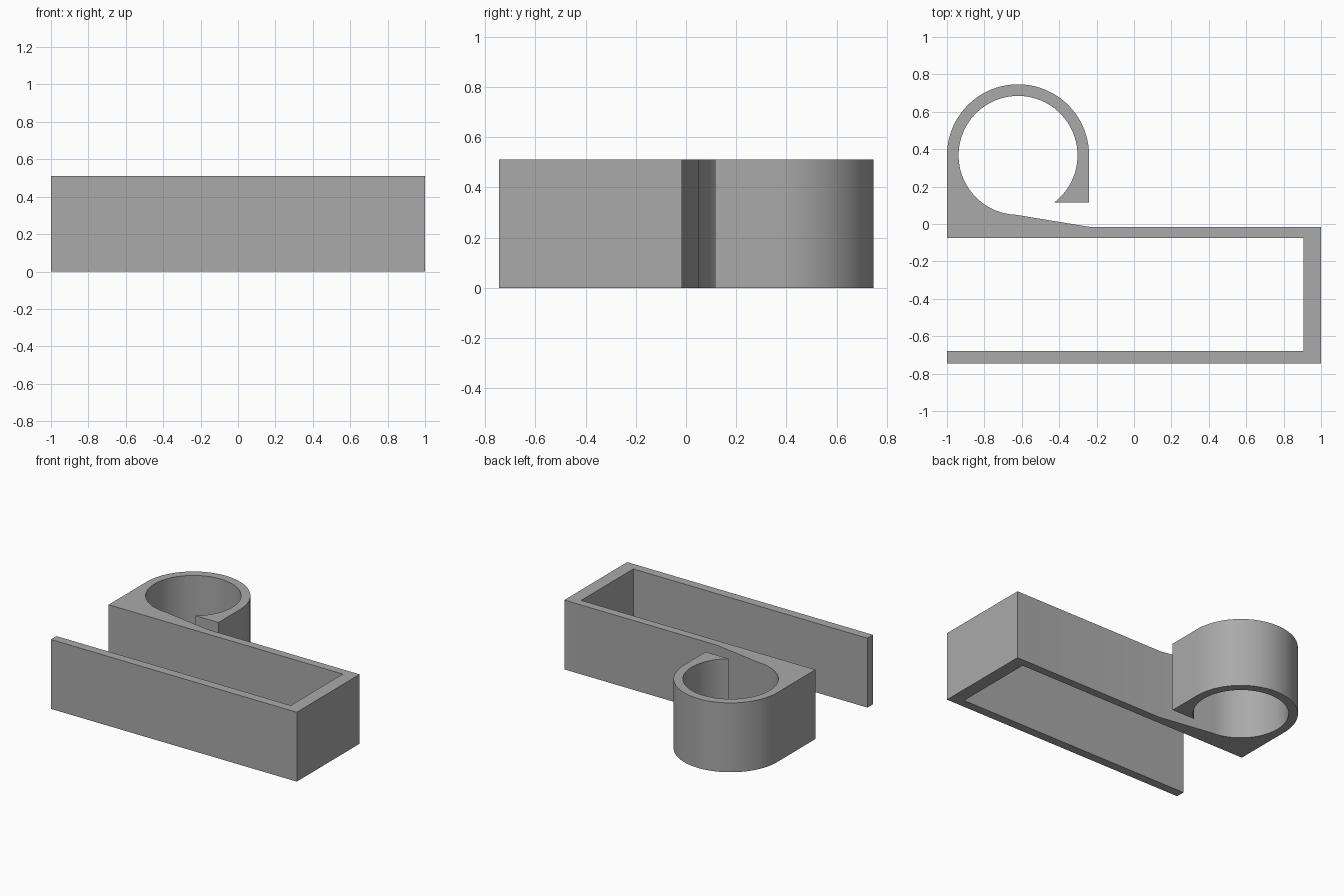
import bpy, bmesh, math

if "Cube" in bpy.data.objects:
    bpy.data.objects.remove(bpy.data.objects["Cube"])

HEIGHT = 0.51
CX, CY = -0.62, 0.367          # centre of the ring
R_OUT, R_IN = 0.38, 0.318


def arc(radius, start, end, steps):
    """Points on the ring from start to end angle, in degrees."""
    pts = []
    for i in range(steps + 1):
        a = math.radians(start + (end - start) * i / steps)
        pts.append((CX + radius * math.cos(a), CY + radius * math.sin(a)))
    return pts


# Outline of the bent clip: U-shaped channel, then the open ring
outline = [(-1, -0.745), (1, -0.745), (1, -0.015), (-0.24, -0.015)]
outline += arc(R_IN, 268, -52.5, 64)         # ramp into the inside of the ring
outline += [(-0.24, 0.115)]                  # pointed lip of the ring
outline += arc(R_OUT, 0, 180, 40)            # outside of the ring
outline += [(-1, -0.075), (0.905, -0.075), (0.905, -0.68), (-1, -0.68)]

# Extrude the outline upward
bm = bmesh.new()
base = bm.faces.new([bm.verts.new((x, y, 0)) for x, y in outline])
top = bmesh.ops.extrude_face_region(bm, geom=[base], use_keep_orig=True)
bmesh.ops.translate(bm, vec=(0, 0, HEIGHT),
                    verts=[g for g in top["geom"] if isinstance(g, bmesh.types.BMVert)])
bmesh.ops.recalc_face_normals(bm, faces=bm.faces)
mesh = bpy.data.meshes.new("ring_clip")
bm.to_mesh(mesh)
bm.free()

clip = bpy.data.objects.new("ring_clip", mesh)
bpy.context.collection.objects.link(clip)

# Plain grey finish
grey = bpy.data.materials.new("grey")
grey.diffuse_color = (0.4, 0.4, 0.4, 1)
grey.use_nodes = True
grey.node_tree.nodes["Principled BSDF"].inputs["Base Color"].default_value = grey.diffuse_color
mesh.materials.append(grey)

# Smooth curved walls, sharp corners
bpy.context.view_layer.objects.active = clip
clip.select_set(True)
bpy.ops.object.shade_smooth_by_angle(angle=math.radians(25))
